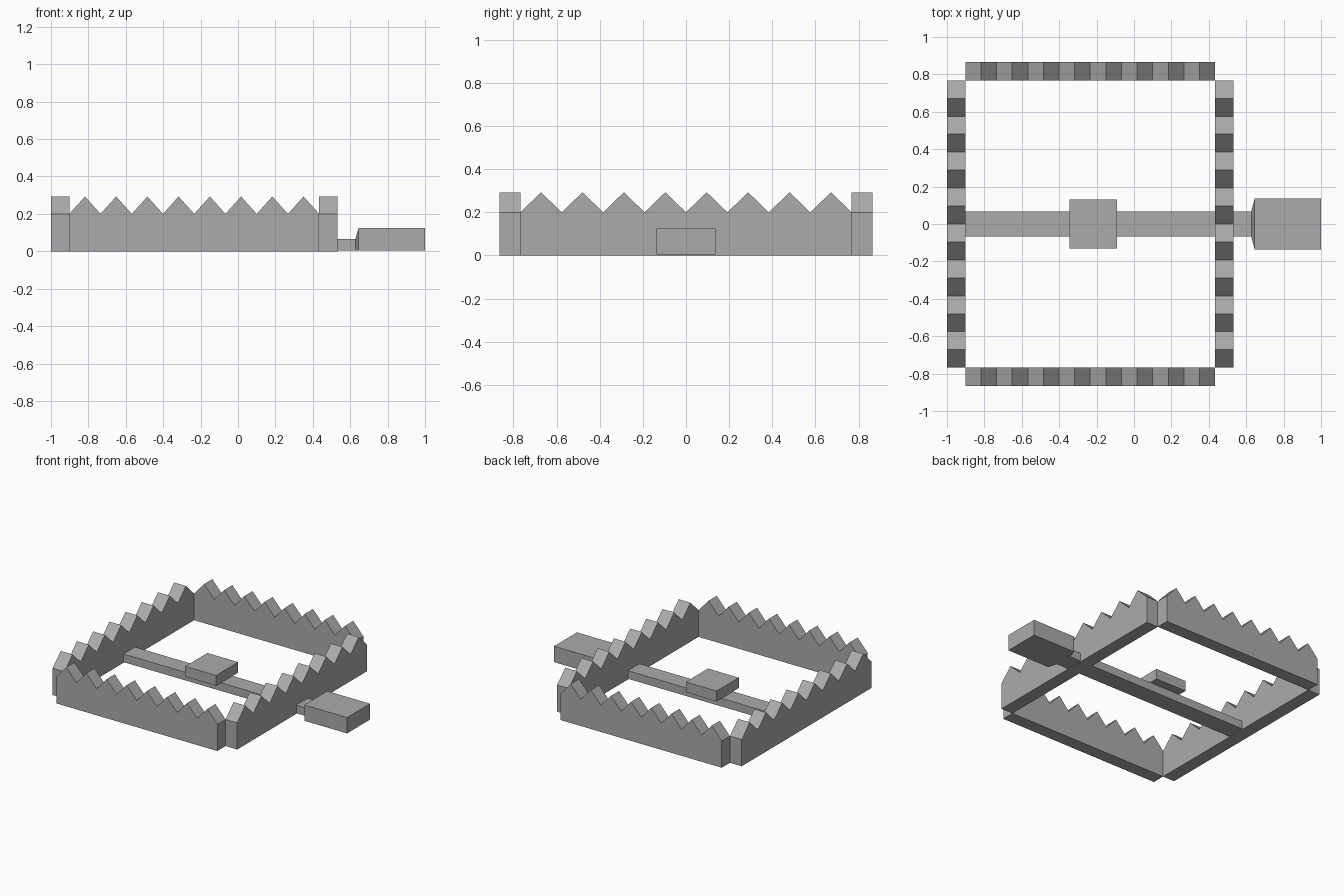
import bpy, bmesh
from mathutils import Vector

cube = bpy.data.objects.get("Cube")
if cube:
    bpy.data.objects.remove(cube, do_unlink=True)

# Single grey metal
metal = bpy.data.materials.new("grey metal")
metal.use_nodes = True
GREY = (0.41, 0.41, 0.41, 1)
metal.diffuse_color = GREY
bsdf = next(n for n in metal.node_tree.nodes if n.type == 'BSDF_PRINCIPLED')
bsdf.inputs["Base Color"].default_value = GREY


def finish(name, bm):
    bmesh.ops.recalc_face_normals(bm, faces=bm.faces)
    mesh = bpy.data.meshes.new(name)
    bm.to_mesh(mesh)
    bm.free()
    mesh.materials.append(metal)
    obj = bpy.data.objects.new(name, mesh)
    bpy.context.collection.objects.link(obj)
    return obj


def loft(name, sections):
    """Join rectangular cross-sections (x, half width, bottom, top) along x."""
    bm = bmesh.new()
    rings = [[bm.verts.new((x, y, z)) for y, z in
              ((-w, lo), (w, lo), (w, hi), (-w, hi))]
             for x, w, lo, hi in sections]
    for a, b in zip(rings, rings[1:]):
        for i in range(4):
            j = (i + 1) % 4
            bm.faces.new((a[i], a[j], b[j], b[i]))
    bm.faces.new(rings[0])
    bm.faces.new(rings[-1])
    return finish(name, bm)


def toothed_bar(name, start, along, length, thickness, teeth=8):
    """Extrude a saw-tooth profile that runs along x or y from start."""
    run = Vector((1, 0, 0)) if along == 'x' else Vector((0, 1, 0))
    side = Vector((0, 1, 0)) if along == 'x' else Vector((1, 0, 0))
    step = length / (2 * teeth)
    profile = [(0, 0), (length, 0)]
    profile += [(i * step, 0.293 if i % 2 else 0.2)
                for i in range(2 * teeth, -1, -1)]
    bm = bmesh.new()
    face = bm.faces.new([bm.verts.new(Vector(start) + run * u + Vector((0, 0, z)))
                         for u, z in profile])
    out = bmesh.ops.extrude_face_region(bm, geom=[face])
    moved = [v for v in out["geom"] if isinstance(v, bmesh.types.BMVert)]
    bmesh.ops.translate(bm, verts=moved, vec=side * thickness)
    return finish(name, bm)


# Four toothed jaws, meeting at their corners
toothed_bar("front_jaw", (-0.902, -0.865, 0), 'x', 1.336, 0.097)
toothed_bar("back_jaw", (-0.902, 0.768, 0), 'x', 1.336, 0.097)
toothed_bar("right_jaw", (-1.0, -0.768, 0), 'y', 1.536, 0.098)
toothed_bar("left_jaw", (0.434, -0.768, 0), 'y', 1.536, 0.097)

# Central rod that flares into the end block
loft("rod_and_end_block", [(-0.902, 0.068, 0.005, 0.066),
                           (0.627, 0.068, 0.005, 0.066),
                           (0.645, 0.136, 0.005, 0.124),
                           (1.0, 0.136, 0.005, 0.124)])

# Pressure plate on the rod
loft("trigger_plate", [(-0.346, 0.131, 0.068, 0.146),
                       (-0.09, 0.131, 0.068, 0.146)])
